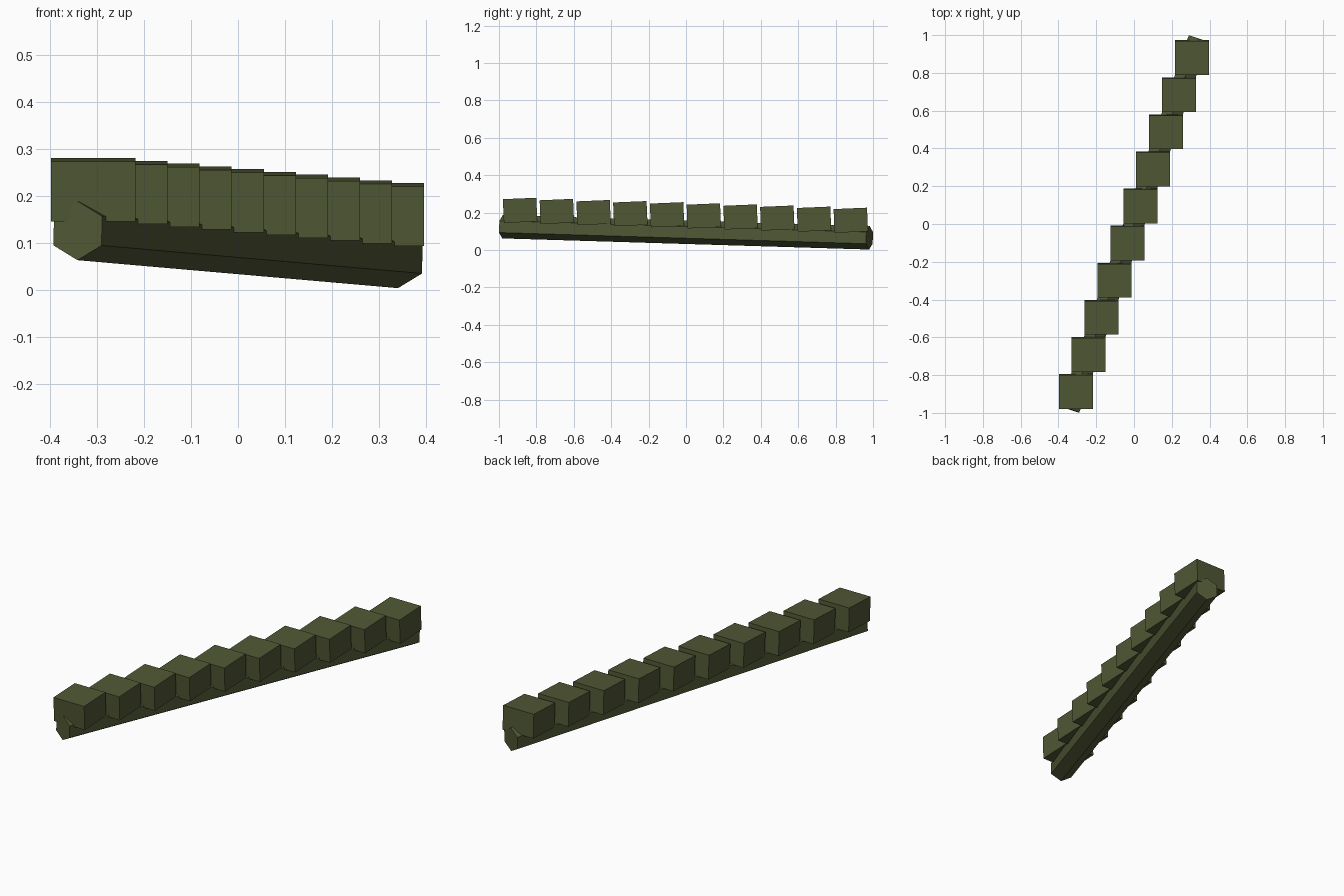
import bpy, math
from mathutils import Vector

if "Cube" in bpy.data.objects:
    bpy.data.objects.remove(bpy.data.objects["Cube"])

# Single olive colour
olive = bpy.data.materials.new("olive green")
olive.diffuse_color = (0.08, 0.096, 0.035, 1)
olive.use_nodes = True
olive.node_tree.nodes["Principled BSDF"].inputs["Base Color"].default_value = olive.diffuse_color

# Hexagonal rail, yawed and sloping gently down to the back
a, b = Vector((-0.341, -0.981, 0.125)), Vector((0.341, 0.981, 0.0655))
d = b - a
bpy.ops.mesh.primitive_cylinder_add(vertices=6, radius=0.0625, depth=d.length,
                                    location=(a + b) / 2)
rail = bpy.context.object
rail.name = "hex_rail"
# a vertex ridge points up: local +y maps to up
rail.rotation_mode = 'QUATERNION'
rail.rotation_quaternion = d.to_track_quat('Z', 'Y')
rail.data.materials.append(olive)

# Ten blocks stepping along the rail, each tipped slightly up to the back
first, last = Vector((-0.308, -0.887, 0.2125)), Vector((0.306, 0.881, 0.1595))
for i in range(10):
    bpy.ops.mesh.primitive_cube_add(size=1, location=first.lerp(last, i / 9),
                                    rotation=(math.radians(2.4), 0, 0))
    block = bpy.context.object
    block.name = f"block_{i + 1}"
    block.scale = (0.18, 0.179, 0.127)
    block.data.materials.append(olive)
